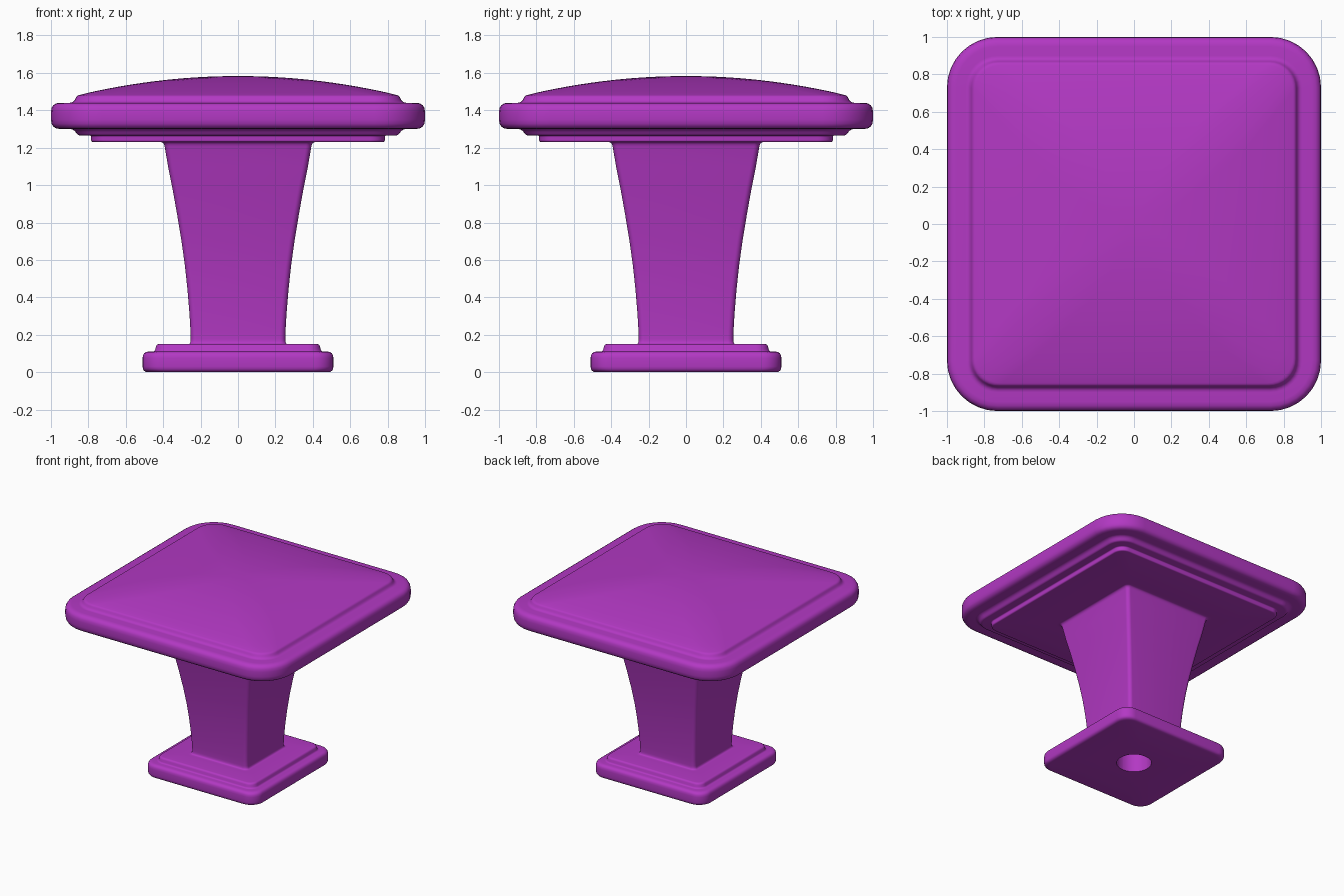
import bpy, bmesh, math
from mathutils import Vector

if "Cube" in bpy.data.objects:
    bpy.data.objects.remove(bpy.data.objects["Cube"])

mat = bpy.data.materials.new("purple")
mat.diffuse_color = (0.45, 0.04, 0.55, 1)
mat.use_nodes = True
mat.node_tree.nodes["Principled BSDF"].inputs["Base Color"].default_value = mat.diffuse_color


def ring(half, r, z, seg=8):
    """Rounded square outline, counter-clockwise."""
    r = min(r, half * 0.98)
    pts = []
    for k, (sx, sy) in enumerate([(1, 1), (-1, 1), (-1, -1), (1, -1)]):
        for i in range(seg + 1):
            a = (k + i / seg) * math.pi / 2
            pts.append((sx * (half - r) + r * math.cos(a),
                        sy * (half - r) + r * math.sin(a), z))
    return pts


def rounded(profile, seg=4):
    """Fillet the profile corners; each entry is (half width, z, corner radius, fillet)."""
    out = []
    for i, (h, z, r, f) in enumerate(profile):
        p = Vector((h, z, r))
        if f == 0 or i in (0, len(profile) - 1):
            out.append(p)
            continue
        a, b = Vector(profile[i - 1][:3]), Vector(profile[i + 1][:3])
        s = p.lerp(a, min(0.49, f / (a - p).to_2d().length))
        e = p.lerp(b, min(0.49, f / (b - p).to_2d().length))
        for j in range(seg + 1):
            t = j / seg
            out.append(s * (1 - t) ** 2 + p * 2 * t * (1 - t) + e * t * t)
    return out


def loft(name, profile, cap_start=False, cap_end=False):
    bm = bmesh.new()
    rows = [[bm.verts.new(c) for c in ring(h, r, z)] for h, z, r in rounded(profile)]
    for a, b in zip(rows, rows[1:]):
        n = len(a)
        for i in range(n):
            j = (i + 1) % n
            bm.faces.new((a[i], a[j], b[j], b[i]))
    if cap_start:
        bm.faces.new(rows[0][::-1])
    if cap_end:
        bm.faces.new(rows[-1])
    me = bpy.data.meshes.new(name)
    bm.to_mesh(me)
    bm.free()
    ob = bpy.data.objects.new(name, me)
    bpy.context.collection.objects.link(ob)
    me.materials.append(mat)
    bpy.context.view_layer.objects.active = ob
    ob.select_set(True)
    bpy.ops.object.shade_smooth_by_angle(angle=math.radians(35))
    ob.select_set(False)
    return ob


# stepped foot with the screw hole in its underside
loft("base", [
    (0.13, 0.50, 0.13, 0), (0.13, 0.0, 0.13, 0),
    (0.51, 0.0, 0.10, 0.03), (0.51, 0.11, 0.10, 0.035),
    (0.445, 0.11, 0.07, 0.012), (0.435, 0.15, 0.06, 0.015),
    (0.28, 0.15, 0.04, 0)], cap_start=True)

# flared square stem with small fillets at both ends
loft("stem", [
    (0.28, 0.15, 0.04, 0), (0.252, 0.15, 0.03, 0.028), (0.254, 0.22, 0.03, 0),
    (0.260, 0.32, 0.03, 0), (0.270, 0.44, 0.03, 0), (0.284, 0.57, 0.03, 0),
    (0.302, 0.70, 0.03, 0), (0.325, 0.84, 0.03, 0), (0.350, 0.98, 0.03, 0),
    (0.374, 1.10, 0.03, 0), (0.396, 1.23, 0.03, 0.025), (0.43, 1.23, 0.05, 0)])

# head: stepped underside, rounded plate and pillow dome
R = 0.86
dome = []
for i in range(1, 15):
    h = R * (1 - i / 15)
    dome.append((h, 1.48 + 0.103 * (1 - (h / R) ** 2),
                 h * (0.16 + 0.5 * (1 - h / R)), 0))
loft("head", [
    (0.43, 1.23, 0.05, 0), (0.785, 1.23, 0.08, 0.012), (0.785, 1.265, 0.08, 0.01),
    (0.855, 1.265, 0.13, 0.012), (0.88, 1.30, 0.15, 0.02),
    (1.0, 1.30, 0.27, 0.05), (1.0, 1.44, 0.27, 0.05),
    (0.88, 1.44, 0.15, 0.02), (0.862, 1.478, 0.14, 0.012)] + dome, cap_end=True)
